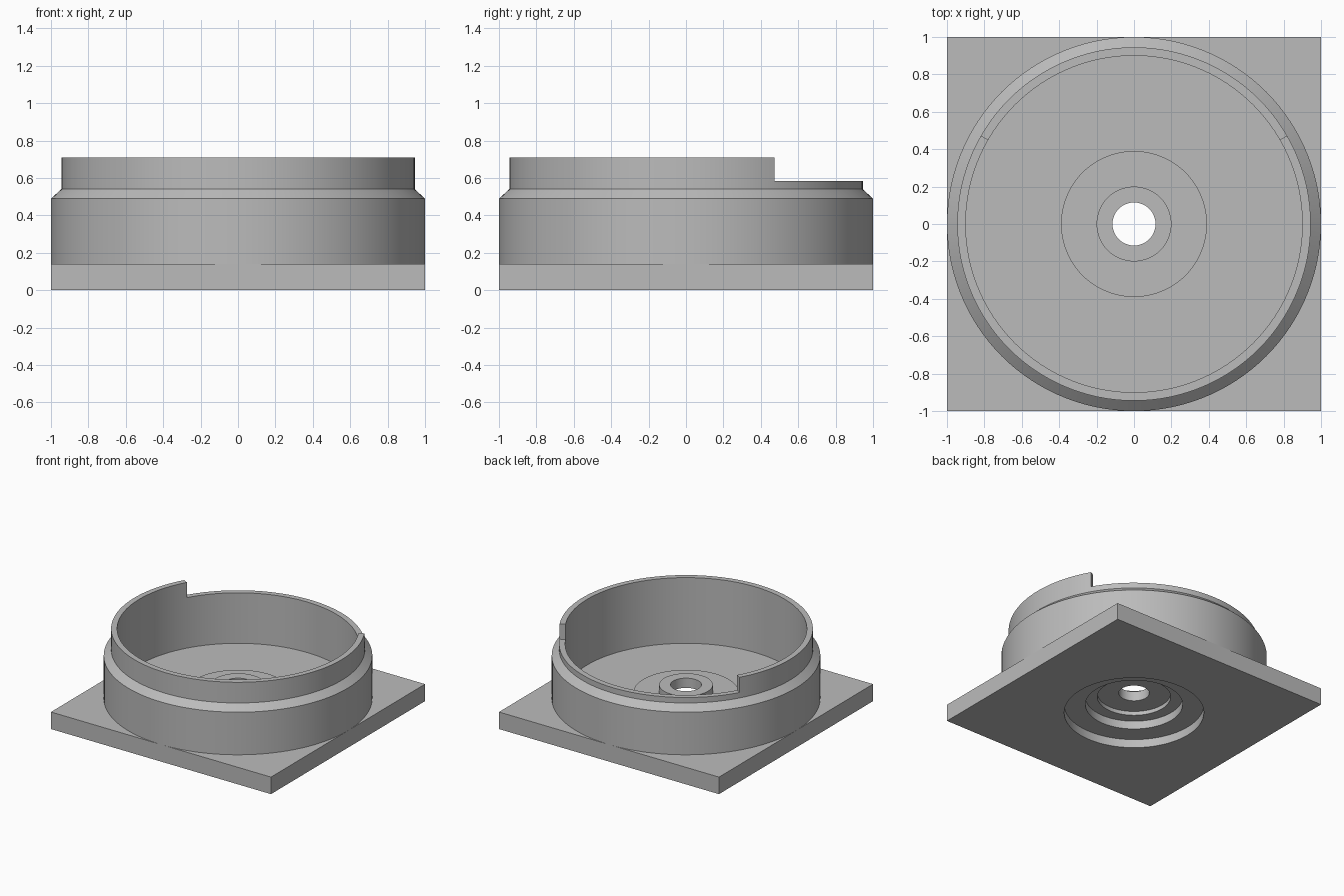
import bpy, bmesh
from math import cos, sin, radians

cube = bpy.data.objects.get("Cube")
if cube:
    bpy.data.objects.remove(cube, do_unlink=True)

STEP = 3  # degrees per segment

grey = bpy.data.materials.new("light_grey")
grey.use_nodes = True
colour = (0.5, 0.5, 0.5, 1)
grey.diffuse_color = colour
grey.node_tree.nodes["Principled BSDF"].inputs["Base Color"].default_value = colour


def lathe(name, profile, start=0, end=360):
    """Sweep a closed profile of (radius, z, square?) points around z."""
    bm = bmesh.new()
    full = end - start == 360
    rings = []
    for a in range(start, end if full else end + STEP, STEP):
        c, s = cos(radians(a)), sin(radians(a))
        ring = []
        for r, z, *square in profile:
            k = r / max(abs(c), abs(s)) if square else r
            ring.append(bm.verts.new((k * c, k * s, z)))
        rings.append(ring)
    n = len(profile)
    pairs = list(zip(rings, rings[1:]))
    if full:
        pairs.append((rings[-1], rings[0]))
    for p, q in pairs:
        for i in range(n):
            j = (i + 1) % n
            bm.faces.new((p[i], q[i], q[j], p[j]))
    if not full:
        bm.faces.new(rings[0])
        bm.faces.new(rings[-1])
    bmesh.ops.recalc_face_normals(bm, faces=bm.faces)
    mesh = bpy.data.meshes.new(name)
    bm.to_mesh(mesh)
    bm.free()
    mesh.materials.append(grey)
    obj = bpy.data.objects.new(name, mesh)
    bpy.context.collection.objects.link(obj)
    bpy.ops.object.select_all(action='DESELECT')
    obj.select_set(True)
    bpy.context.view_layer.objects.active = obj
    bpy.ops.object.shade_smooth_by_angle(angle=radians(25))
    return obj


# Square plate with a round opening underneath
lathe("base_plate", [(0.526, 0), (1, 0, True), (1, 0.14, True), (0.526, 0.14)])

# Cup: stepped recess below, centre boss with hole, floor, wall and chamfer
lathe("cup_body", [
    (0.526, 0.07), (0.366, 0.07), (0.366, 0.137), (0.276, 0.137),
    (0.276, 0.17), (0.115, 0.17), (0.115, 0.25), (0.2, 0.25),
    (0.2, 0.19), (0.39, 0.19), (0.39, 0.17), (0.9, 0.17),
    (0.9, 0.585), (0.945, 0.585), (0.945, 0.54), (1, 0.49),
    (1, 0.14), (0.526, 0.14)])

# Raised part of the rim, open across the back
lathe("raised_rim", [(0.9, 0.585), (0.945, 0.585), (0.945, 0.71), (0.9, 0.71)],
      150, 390)
